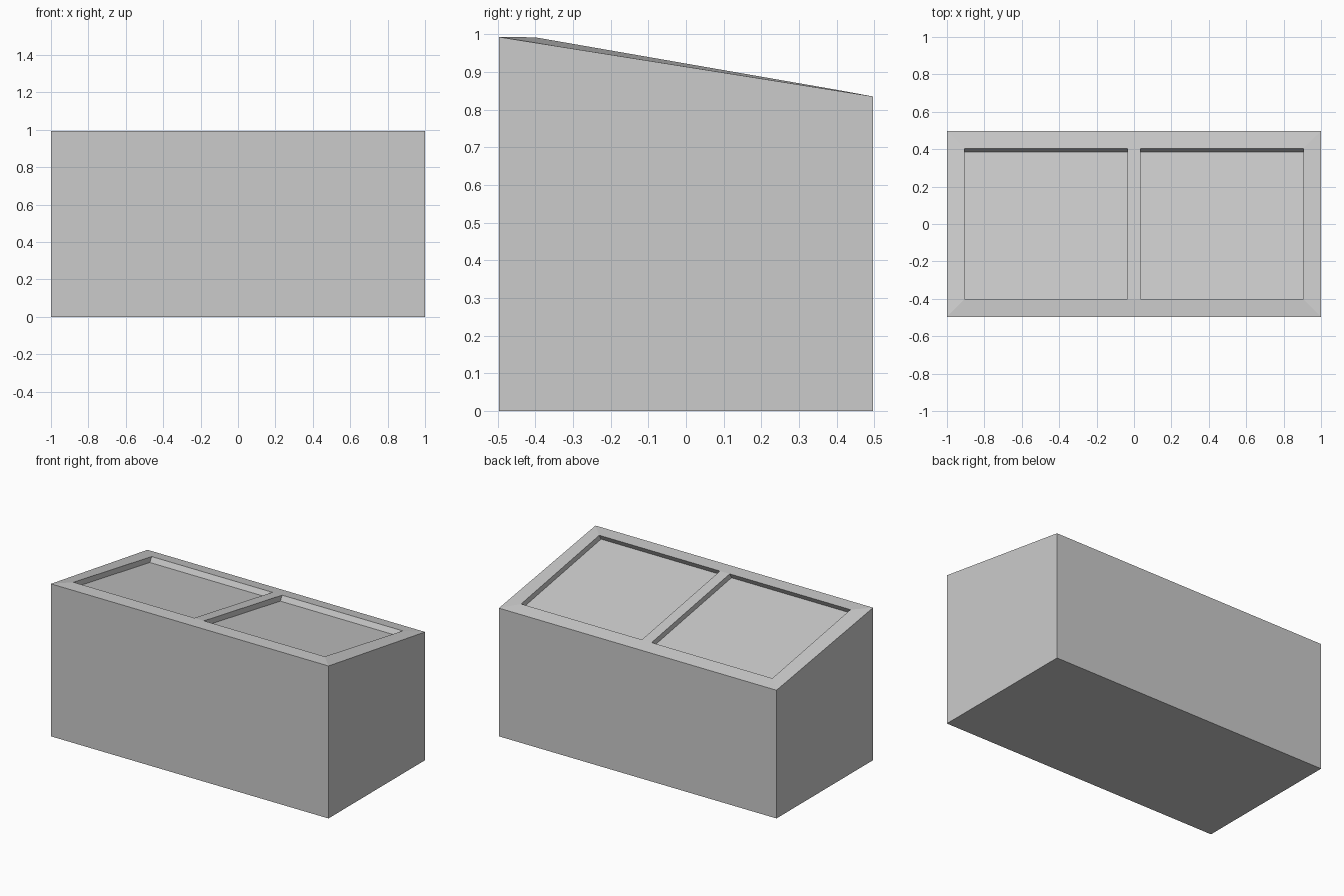
import bpy
import bmesh

cube = bpy.data.objects.get("Cube")
if cube:
    bpy.data.objects.remove(cube, do_unlink=True)

grey = bpy.data.materials.new("plain_grey")
grey.use_nodes = True
colour = (0.6, 0.6, 0.6, 1)
grey.diffuse_color = colour
grey.node_tree.nodes["Principled BSDF"].inputs["Base Color"].default_value = colour

DEPTH = 0.497                       # half depth of the body
FRONT_Z, BACK_Z = 0.993, 0.835      # outer rim heights
INNER = ((-0.4, 0.992), (0.404, 0.852))   # inner rim front and back (y, z)
OUT_X, IN_X, BAR_X = 1.0, 0.905, 0.035
SINK = (0, -0.018, -0.032)          # recess offset

bm = bmesh.new()


def ring(points):
    return [bm.verts.new(p) for p in points]


# Body: base, walls with a sloping top edge
corners = [(-OUT_X, -DEPTH), (OUT_X, -DEPTH), (OUT_X, DEPTH), (-OUT_X, DEPTH)]
base = ring((x, y, 0) for x, y in corners)
rim = ring((x, y, FRONT_Z if y < 0 else BACK_Z) for x, y in corners)
bm.faces.new(base[::-1])
for i in range(4):
    j = (i + 1) % 4
    bm.faces.new((base[i], base[j], rim[j], rim[i]))

# Rim frame around the two openings
xs = (-IN_X, -BAR_X, BAR_X, IN_X)
front, back = [ring((x, y, z) for x in xs) for y, z in INNER]
bm.faces.new((rim[0], rim[1], *front[::-1]))
bm.faces.new((rim[2], rim[3], *back))
bm.faces.new((rim[1], rim[2], back[3], front[3]))
bm.faces.new((rim[3], rim[0], front[0], back[0]))

# Middle bar and two sunken panels
for i in range(3):
    loop = [front[i], front[i + 1], back[i + 1], back[i]]
    if i == 1:
        bm.faces.new(loop)
        continue
    floor = ring([v.co[k] + SINK[k] for k in range(3)] for v in loop)
    bm.faces.new(floor)
    for a in range(4):
        b = (a + 1) % 4
        bm.faces.new((loop[a], loop[b], floor[b], floor[a]))

bmesh.ops.recalc_face_normals(bm, faces=bm.faces)
mesh = bpy.data.meshes.new("sloped_planter_box")
bm.to_mesh(mesh)
bm.free()
mesh.materials.append(grey)
bpy.context.collection.objects.link(bpy.data.objects.new("sloped_planter_box", mesh))
